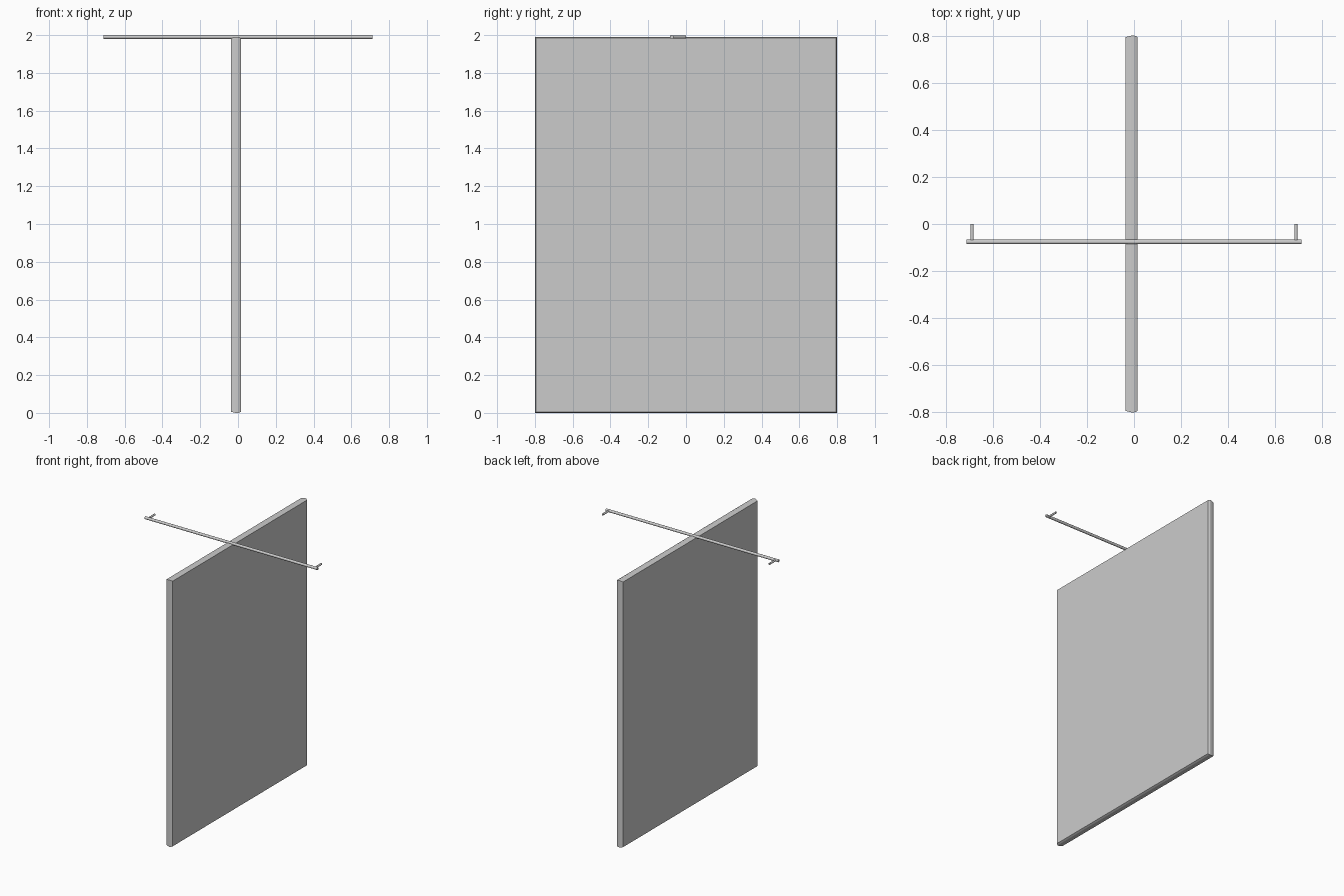
import bpy, bmesh, math
from mathutils import Vector

cube = bpy.data.objects.get("Cube")
if cube:
    bpy.data.objects.remove(cube, do_unlink=True)

grey = bpy.data.materials.new("light_grey")
grey.use_nodes = True
colour = (0.6, 0.6, 0.6, 1)
grey.diffuse_color = colour
grey.node_tree.nodes["Principled BSDF"].inputs["Base Color"].default_value = colour


def finish(name, bm):
    bmesh.ops.recalc_face_normals(bm, faces=bm.faces)
    mesh = bpy.data.meshes.new(name)
    bm.to_mesh(mesh)
    bm.free()
    mesh.materials.append(grey)
    obj = bpy.data.objects.new(name, mesh)
    bpy.context.collection.objects.link(obj)
    return obj


def rod(name, start, end, radius, sides=24):
    start, end = Vector(start), Vector(end)
    axis = end - start
    bm = bmesh.new()
    bmesh.ops.create_cone(bm, cap_ends=True, segments=sides, radius1=radius,
                          radius2=radius, depth=axis.length)
    obj = finish(name, bm)
    obj.location = (start + end) / 2
    obj.rotation_euler = axis.to_track_quat('Z', 'Y').to_euler()
    bpy.ops.object.select_all(action='DESELECT')
    obj.select_set(True)
    bpy.context.view_layer.objects.active = obj
    bpy.ops.object.shade_smooth_by_angle(angle=math.radians(40))


# Panel: rectangular loops stacked through its thickness, with shaped edges
half_width, half_height, middle = 0.8, 0.995, 0.995
layers = [(-0.036, 0.006), (-0.012, 0), (0.002, 0), (0.009, 0.003), (0.015, 0.006)]
bm = bmesh.new()
loops = []
for x, inset in layers:
    w, h = half_width - inset, half_height - inset
    loops.append([bm.verts.new((x, sy * w, middle + sz * h))
                  for sy, sz in ((-1, -1), (1, -1), (1, 1), (-1, 1))])
for a, b in zip(loops, loops[1:]):
    for i in range(4):
        j = (i + 1) % 4
        bm.faces.new((a[i], a[j], b[j], b[i]))
bm.faces.new(loops[0])
bm.faces.new(loops[-1])
finish("panel", bm)

# Hanging rail across the top, with a peg at each end
rod("hanging_rail", (-0.712, -0.076, 1.99), (0.712, -0.076, 1.99), 0.01)
for side, name in ((-1, "right_peg"), (1, "left_peg")):
    rod(name, (side * 0.688, -0.076, 1.99), (side * 0.688, 0, 1.99), 0.007, 16)
